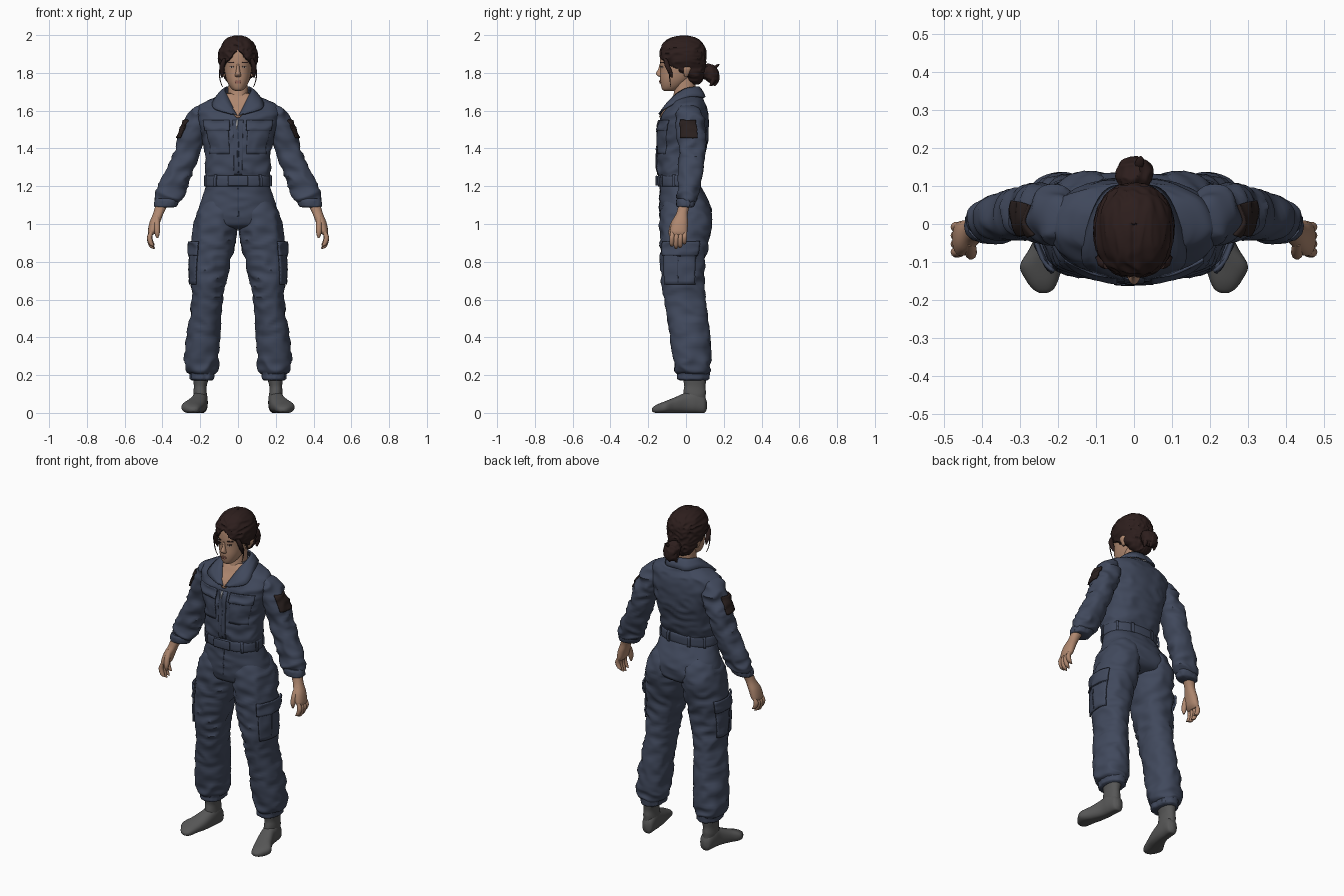
import bpy, bmesh, math
from mathutils import Vector, noise

cube = bpy.data.objects.get("Cube")
if cube:
    bpy.data.objects.remove(cube, do_unlink=True)


def material(name, *rgb):
    mat = bpy.data.materials.new(name)
    mat.use_nodes = True
    mat.diffuse_color = (*rgb, 1)
    shader = mat.node_tree.nodes["Principled BSDF"]
    shader.inputs["Base Color"].default_value = (*rgb, 1)
    shader.inputs["Roughness"].default_value = 0.8
    return mat


NAVY = material("navy cloth", .052, .066, .108)
SEAM = material("dark navy seam", .036, .046, .077)
SKIN = material("skin", .43, .245, .16)
HAIR = material("dark brown hair", .026, .013, .012)
SOCK = material("grey sock", .095, .095, .095)
BADGE = material("dark arm patch", .022, .014, .013)
LIPS = material("lips", .33, .14, .105)
EYES = material("eye white", .4, .33, .28)
METAL = material("zip metal", .35, .35, .36)


def finish(name, bm, mat, mirror=False, thick=0):
    """Turn a bmesh into a smooth shaded object with its modifiers."""
    bmesh.ops.recalc_face_normals(bm, faces=bm.faces)
    mesh = bpy.data.meshes.new(name)
    bm.to_mesh(mesh)
    bm.free()
    mesh.materials.append(mat)
    obj = bpy.data.objects.new(name, mesh)
    bpy.context.collection.objects.link(obj)
    bpy.ops.object.select_all(action='DESELECT')
    obj.select_set(True)
    bpy.context.view_layer.objects.active = obj
    bpy.ops.object.shade_smooth_by_angle(angle=math.radians(50))
    if thick:
        solid = obj.modifiers.new("Thickness", 'SOLIDIFY')
        solid.thickness, solid.offset = thick, 0
    if mirror:
        obj.modifiers.new("Mirror", 'MIRROR')


def skin_grid(bm, rows, closed):
    """Join rows of points with quads."""
    rows = [[bm.verts.new(p) for p in row] for row in rows]
    count = len(rows[0])
    for low, high in zip(rows, rows[1:]):
        for i in range(count if closed else count - 1):
            j = (i + 1) % count
            bm.faces.new((low[i], low[j], high[j], high[i]))
    return rows


def spline(points, u):
    """Smooth value at position u along a list of tuples."""
    last = len(points) - 1
    k = min(int(u), last - 1)
    t = u - k
    a, b, c, d = (Vector(points[min(max(k + i, 0), last)]) for i in (-1, 0, 1, 2))
    return b + (c - a) * t / 2 + (a * 2 - b * 5 + c * 4 - d) * t**2 / 2 + (b * 3 - a - c * 3 + d) * t**3 / 2


class Form:
    """Smooth body form through rings of (x, y, z, radius, radius)."""

    def __init__(self, rings, fold=0, freq=(10, 10, 18), square=2.2, axis='Z', shape=None):
        self.rings, self.fold, self.freq = rings, fold, Vector(freq)
        self.power, self.axis, self.shape = 2 / square, axis, shape

    def point(self, u, angle, out=0):
        x, y, z, ra, rb = spline(self.rings, u)
        c, s = math.cos(angle), math.sin(angle)
        ca = math.copysign(abs(c)**self.power, c) * max(ra, .002)
        sb = math.copysign(abs(s)**self.power, s) * max(rb, .002)
        side = Vector((c, s, 0)) if self.axis == 'Z' else Vector((c, 0, s))
        p = Vector((x, y, z)) + (Vector((ca, sb, 0)) if self.axis == 'Z' else Vector((ca, 0, sb)))
        crease = abs(noise.noise(p * self.freq)) if self.fold else 0
        p += side * (out + self.fold * (.35 - 2 * crease))
        return self.shape(p) if self.shape else p

    def at(self, z):
        steps = [i * (len(self.rings) - 1) / 300 for i in range(301)]
        return min(steps, key=lambda u: abs(spline(self.rings, u)[2] - z))

    def build(self, name, mat, mirror=False, segs=48, sub=7):
        bm = bmesh.new()
        total = (len(self.rings) - 1) * sub
        rows = skin_grid(bm, [[self.point(i / sub, math.tau * j / segs) for j in range(segs)]
                              for i in range(total + 1)], True)
        bm.faces.new(rows[0])
        bm.faces.new(rows[-1])
        finish(name, bm, mat, mirror)
        return self

    def panel(self, name, mat, z0, z1, mid, half, half_top=None, out=.003, thick=.009, mirror=True):
        """Thin plate hugging the surface; angles in degrees, front is -90."""
        bm = bmesh.new()
        half_top = half if half_top is None else half_top
        u0, u1 = self.at(z0), self.at(z1)
        rows = []
        for i in range(11):
            f = i / 10
            width = half + (half_top - half) * f
            rows.append([self.point(u0 + (u1 - u0) * f, math.radians(mid + width * (j / 8 - 1)), out)
                         for j in range(17)])
        skin_grid(bm, rows, False)
        finish(name, bm, mat, mirror, thick)


def span(z, half, front, back, x=0):
    """Ring given by its half width and its front and back limits."""
    return (x, (front + back) / 2, z, half, (back - front) / 2)


def strand(name, mat, radius, points, mirror=True):
    rings = [(*p, radius * r, radius * r) for p, r in zip(points, (.8, 1, .9, .3))]
    Form(rings, square=2).build(name, mat, mirror, 10, 5)


# Torso of the overalls
torso = Form([span(1.2, .165, -.14, .06), span(1.25, .168, -.145, .065), span(1.29, .174, -.156, .08),
              span(1.37, .175, -.152, .1), span(1.45, .19, -.152, .118), span(1.52, .205, -.145, .12),
              span(1.59, .22, -.122, .115), span(1.63, .205, -.092, .105), span(1.652, .165, -.075, .095),
              span(1.678, .1, -.06, .08), span(1.695, .06, -.045, .065)],
             fold=.009, square=2.4).build("torso", NAVY, segs=80)
torso.panel("zip_placket", NAVY, 1.26, 1.55, -90, 5, out=.001, mirror=False)
torso.panel("zip_line", SEAM, 1.27, 1.55, -90, .6, out=.004, thick=.004, mirror=False)
torso.panel("chest_pockets", NAVY, 1.37, 1.52, -58, 21, out=0)
torso.panel("chest_pocket_flaps", NAVY, 1.495, 1.55, -58, 23, out=.005)
torso.panel("open_neck", SKIN, 1.565, 1.69, -90, 1, 50, out=.004, mirror=False)

# Turned down collar
bm = bmesh.new()
inner = [(0, .068, 1.725), (.05, .05, 1.725), (.07, -.01, 1.712), (.048, -.08, 1.66), (.006, -.136, 1.572)]
outer = [(0, .1, 1.672), (.07, .09, 1.67), (.115, .01, 1.672), (.132, -.105, 1.615), (.035, -.143, 1.582)]
skin_grid(bm, [[spline(inner, i / 5).lerp(spline(outer, i / 5), f) + Vector((0, 0, .025 * f * (1 - f)))
                for f in (0, .33, .66, 1)] for i in range(21)], False)
finish("collar", bm, NAVY, True, .009)

# Belt, loops and zip pull
belt = Form([span(1.198, .166, -.146, .068), span(1.206, .174, -.152, .074), span(1.25, .172, -.152, .073),
             span(1.258, .164, -.145, .067)], fold=.003, square=2.3).build("belt", NAVY, segs=64, sub=3)
belt.panel("belt_tab", NAVY, 1.205, 1.255, -90, 14, out=.005, mirror=False)
for angle in (-50, -10, 35, 70):
    belt.panel("belt_loop", NAVY, 1.2, 1.258, angle, 3, out=.004)
strand("zip_pull", METAL, .006, [(-.004, -.142, 1.55), (-.005, -.147, 1.537), (-.006, -.15, 1.522),
                                 (-.008, -.152, 1.502)], False)

# Seat and trouser legs
seat = Form([span(1.22, .163, -.142, .065), span(1.15, .185, -.142, .105), span(1.08, .208, -.142, .136),
             span(1.03, .214, -.138, .137), span(.99, .19, -.12, .115), span(.972, .1, -.06, .06)],
            fold=.006).build("trouser_seat", NAVY, segs=64)
seat.panel("fly_seam", SEAM, 1.04, 1.19, -90, .7, out=0, thick=.004, mirror=False)
leg = Form([span(1.14, .07, -.1, .08, .105), span(1.08, .1, -.136, .128, .11), span(1, .116, -.142, .137, .118),
            span(.9, .116, -.14, .122, .13), span(.8, .105, -.137, .103, .143), span(.7, .094, -.132, .098, .155),
            span(.6, .083, -.116, .104, .163), span(.5, .084, -.1, .115, .174), span(.4, .09, -.085, .128, .185),
            span(.28, .093, -.067, .134, .193), span(.225, .085, -.06, .13, .192), span(.205, .064, -.045, .12, .19)],
           fold=.011).build("trouser_legs", NAVY, True, 56)
leg.panel("cargo_pockets", NAVY, .68, .89, -10, 40, out=.006)
leg.panel("cargo_pocket_flaps", NAVY, .835, .905, -10, 43, out=.012)
leg.panel("cargo_flap_shadows", SEAM, .83, .838, -10, 42, out=.009)
leg.panel("cargo_pleats", SEAM, .69, .83, -10, 1, out=.011, thick=.004)
Form([span(.215, .07, -.048, .125, .19), span(.2, .066, -.046, .124, .19), span(.18, .064, -.045, .122, .19),
      span(.172, .052, -.03, .112, .19)], fold=.006, freq=(45, 45, 8)).build("ankle_cuffs", NAVY, True)

# Socks
sole = lambda p: Vector((p.x, p.y, max(p.z, 0)))
Form([(.197, .11, .04, .012, .02), (.196, .095, .045, .033, .046), (.2, .05, .06, .04, .062),
      (.205, 0, .053, .042, .055), (.222, -.06, .04, .05, .042), (.243, -.11, .03, .056, .032),
      (.241, -.15, .022, .041, .024), (.238, -.172, .018, .026, .015), (.238, -.181, .016, .01, .007)],
     square=2.4, axis='Y', shape=sole).build("sock_feet", SOCK, True, 32)
Form([span(.2, .043, -.018, .108, .195), span(.14, .036, -.01, .104, .2), span(.08, .036, -.018, .106, .2),
      span(.04, .03, -.01, .1, .2)], fold=.002).build("sock_ankles", SOCK, True, 32)

# Sleeves with patches and cuffs
sleeve = Form([(.185, .012, 1.63, .02, .03), (.192, .014, 1.612, .05, .062), (.208, .022, 1.565, .066, .076),
               (.236, .03, 1.48, .073, .078), (.266, .03, 1.4, .069, .072), (.302, .025, 1.3, .074, .066),
               (.345, .015, 1.2, .08, .06), (.366, .006, 1.14, .076, .056), (.375, .002, 1.115, .06, .045)],
              fold=.013).build("sleeves", NAVY, True, 56)
sleeve.panel("arm_patches", BADGE, 1.455, 1.55, -12, 31, out=.004)
Form([(.373, .003, 1.135, .065, .05), (.378, 0, 1.12, .066, .051), (.385, -.003, 1.095, .061, .047),
      (.387, -.004, 1.088, .048, .035)], fold=.005, freq=(40, 40, 8)).build("sleeve_cuffs", NAVY, True)

# Hands
Form([(.396, -.005, 1.12, .036, .032), (.42, -.02, 1.06, .028, .03), (.44, -.032, 1.01, .028, .042),
      (.453, -.038, .965, .024, .046), (.46, -.038, .945, .015, .04)]).build("palms", SKIN, True, 24)
for i, length in enumerate((.08, .092, .087, .068)):
    y = -.071 + .022 * i
    strand("finger", SKIN, .0135, [(.456, y, .965), (.468, y - .003, .96 - length * .4),
                                   (.458, y - .004, .96 - length * .85), (.444, y - .004, .96 - length)])
strand("thumb", SKIN, .016, [(.43, -.045, 1.045), (.429, -.068, 1.0), (.428, -.079, .955), (.427, -.08, .925)])

# Neck, head and face
Form([span(1.6, .085, -.09, .065), span(1.66, .058, -.072, .052), span(1.72, .052, -.06, .05),
      span(1.8, .05, -.05, .05)]).build("neck", SKIN)
head = Form([span(1.704, .012, -.112, -.07), span(1.712, .03, -.125, -.045), span(1.735, .048, -.133, -.01),
             span(1.77, .063, -.137, .03), span(1.82, .073, -.136, .07), span(1.87, .077, -.138, .08),
             span(1.92, .074, -.13, .075), span(1.96, .055, -.1, .05), span(1.98, .015, -.05, .01)],
            square=2.2).build("head", SKIN)
Form([(0, -.128, 1.848, .007, .011), (0, -.134, 1.82, .009, .013), (0, -.138, 1.797, .014, .021),
      (0, -.135, 1.784, .017, .015), (0, -.13, 1.778, .01, .006)], square=2).build("nose", SKIN, segs=20)
head.panel("eyes", EYES, 1.826, 1.834, -66, 8, 6, out=.001, thick=.004)
head.panel("irises", HAIR, 1.825, 1.835, -66, 2.8, out=.0025, thick=.003)
head.panel("eyelids", HAIR, 1.834, 1.837, -66, 9, out=.002, thick=.004)
head.panel("eyebrows", HAIR, 1.852, 1.857, -64, 13, 11, out=.001, thick=.005)
head.panel("lower_lip", LIPS, 1.744, 1.752, -90, 9, 15, out=.001, mirror=False)
head.panel("upper_lip", LIPS, 1.753, 1.76, -90, 16, 8, out=.002, mirror=False)
Form([(.074, .0, 1.78, .006, .008), (.08, .003, 1.8, .011, .016), (.084, .006, 1.825, .013, .021),
      (.082, .006, 1.84, .006, .01)]).build("ears", SKIN, True, 16)


# Swept back hair with a centre parting, tucked behind the face
def parted(p):
    if p.y < -.04 and p.z < 1.922 - 1.2 * abs(p.x):
        return p.lerp(Vector((0, -.02, p.z)), .4)
    if p.y < .0 and p.z > 1.9:
        p.z -= .005 * math.exp(-(p.x / .008)**2)
    return p


Form([span(1.738, .03, .025, .065), span(1.752, .056, .012, .082), span(1.785, .08, -.015, .096),
      span(1.82, .094, -.09, .103), span(1.87, .105, -.138, .107), span(1.92, .101, -.138, .105),
      span(1.96, .082, -.12, .085), span(1.985, .054, -.085, .054), span(1.996, .025, -.045, .015),
      span(1.999, .004, -.02, -.01)],
     fold=.007, freq=(38, 6, 38), shape=parted).build("hair", HAIR, segs=128, sub=9)
Form([(0, .075, 1.81, .035, .035), (0, .1, 1.805, .036, .038), (0, .122, 1.797, .048, .05),
      (0, .15, 1.788, .047, .05), (0, .17, 1.782, .028, .032), (0, .177, 1.778, .006, .006)],
     fold=.009, freq=(30, 18, 30), axis='Y').build("hair_bun", HAIR, segs=48)
for x, y in ((-.025, .135), (.005, .15), (.03, .13)):
    strand("bun_tuft", HAIR, .016, [(x * .6, y, 1.82), (x, y + .012, 1.785), (x * 1.1, y + .01, 1.755),
                                    (x * 1.2, y, 1.73)], False)
strand("bun_top_tuft", HAIR, .012, [(.01, .14, 1.8), (.012, .152, 1.825), (.016, .165, 1.84), (.018, .175, 1.848)], False)
strand("temple_locks", HAIR, .014, [(.07, -.108, 1.875), (.083, -.1, 1.84), (.085, -.085, 1.805), (.084, -.075, 1.775)])
strand("loose_wisps", HAIR, .003, [(.08, -.1, 1.86), (.098, -.09, 1.81), (.094, -.085, 1.76), (.082, -.08, 1.725)])
